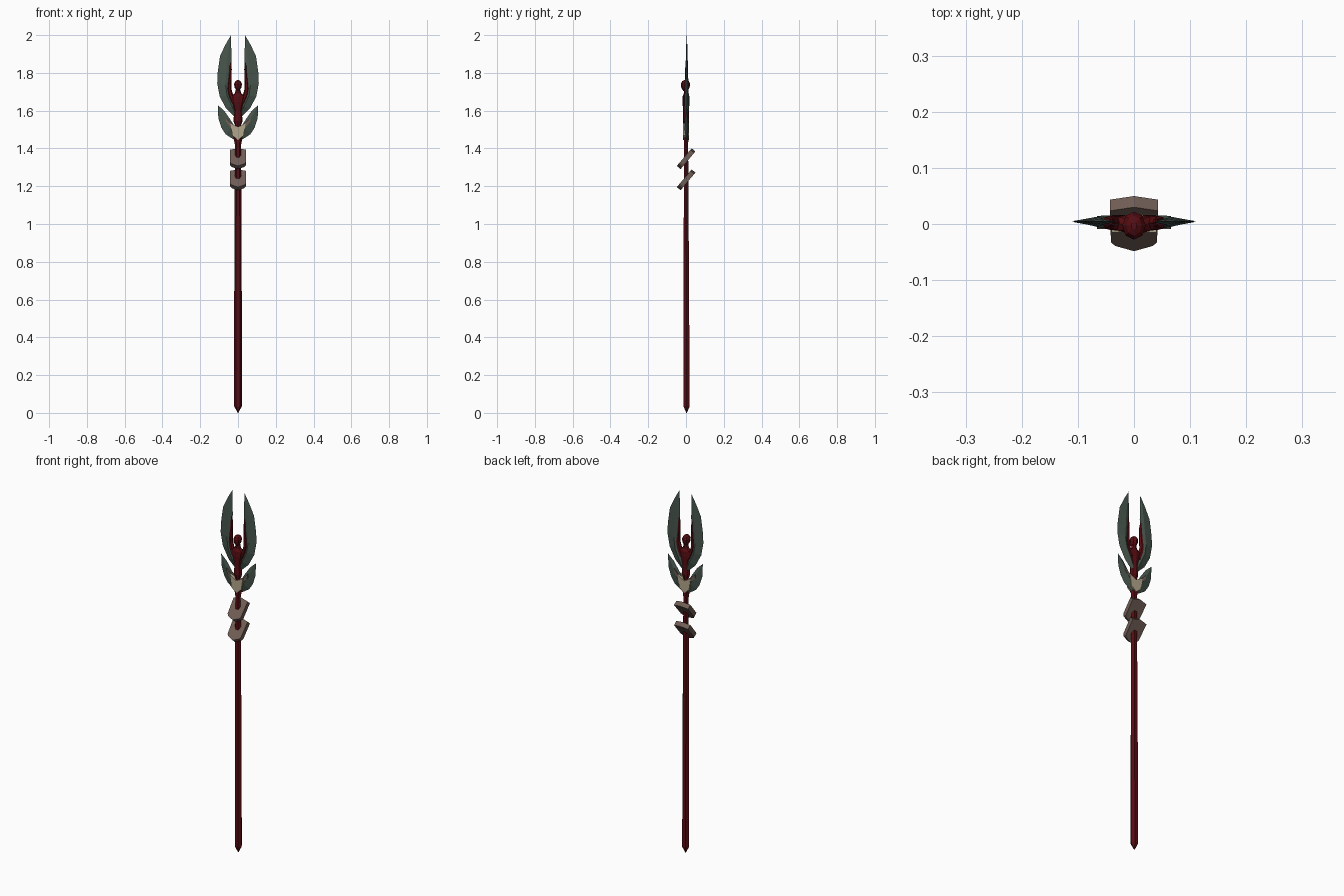
import bpy, bmesh, math
from mathutils import Vector, Matrix


def material(name, rgb):
    m = bpy.data.materials.new(name)
    m.diffuse_color = (*rgb, 1)
    return m


RED = material("dark_red", (0.095, 0.004, 0.006))
GREEN = material("grey_green", (0.062, 0.09, 0.072))
CREAM = material("cream", (0.45, 0.38, 0.26))
BROWN = material("brown", (0.16, 0.11, 0.09))


def finish(bm, name, mat):
    bmesh.ops.remove_doubles(bm, verts=bm.verts, dist=0.0002)
    bmesh.ops.recalc_face_normals(bm, faces=bm.faces)
    me = bpy.data.meshes.new(name)
    bm.to_mesh(me)
    bm.free()
    me.materials.append(mat)
    ob = bpy.data.objects.new(name, me)
    bpy.context.collection.objects.link(ob)
    return ob


def loft(name, rings, mat):
    """Skin a list of equal-length point rings and cap both ends."""
    bm = bmesh.new()
    vs = [[bm.verts.new(p) for p in r] for r in rings]
    n = len(vs[0])
    for a, b in zip(vs, vs[1:]):
        for i in range(n):
            j = (i + 1) % n
            bm.faces.new((a[i], a[j], b[j], b[i]))
    bm.faces.new(vs[0])
    bm.faces.new(vs[-1])
    return finish(bm, name, mat)


def ellipse(x, y, z, rx, ry, n=6):
    # vertices on the left and right so the widths match the front view
    return [(x + rx * math.cos(2 * math.pi * i / n),
             y + ry * math.sin(2 * math.pi * i / n), z) for i in range(n)]


def prism(name, outline, y0, y1, mat):
    """Plate with an x-z outline between two depths."""
    return loft(name, [[(x, y, z) for x, z in outline] for y in (y0, y1)], mat)


def mirror(ob):
    ob.modifiers.new("mirror", 'MIRROR')
    return ob


def blade(name, stations):
    """Stations: outer x, z, inner x, z, half thickness at the ridge."""
    rings = []
    for ox, oz, ix, iz, t in stations:
        mx, mz = ox * 0.35 + ix * 0.65, oz * 0.35 + iz * 0.65
        rings.append([(ox, 0.005, oz), (mx, 0.004 - t, mz),
                      (ix, 0.003, iz), (mx, 0.004 + t, mz)])
    return mirror(loft(name, rings, GREEN))


# shaft with pointed foot
shaft = [(0, 0.002, 0.002), (0.035, 0.020, 0.019), (0.6, 0.020, 0.017),
         (1.2, 0.018, 0.014), (1.41, 0.015, 0.013), (1.45, 0.022, 0.014),
         (1.52, 0.014, 0.012)]
loft("shaft", [ellipse(0, 0.002 * (1.5 - z), z, rx, ry) for z, rx, ry in shaft], RED)

# tilted collars
outline = [(0.043, 0.052), (0, 0.062), (-0.043, 0.052), (-0.041, -0.035),
           (-0.034, -0.045), (0, -0.060), (0.034, -0.045), (0.041, -0.035)]
for name, z in (("upper_collar", 1.345), ("lower_collar", 1.233)):
    M = Matrix.Translation((0, 0, z)) @ Matrix.Rotation(math.radians(50), 4, 'X')
    loft(name, [[M @ Vector((x, y, h)) for x, y in outline]
                for h in (-0.013, 0.013)], BROWN)

# blades
blade("upper_blades", [
    (0.037, 2.0, 0.037, 1.998, 0.0005), (0.066, 1.95, 0.036, 1.94, 0.003),
    (0.095, 1.89, 0.034, 1.87, 0.005), (0.108, 1.80, 0.036, 1.80, 0.007),
    (0.110, 1.745, 0.042, 1.73, 0.009), (0.097, 1.675, 0.036, 1.68, 0.011),
    (0.062, 1.61, 0.015, 1.63, 0.012), (0.020, 1.57, 0.004, 1.575, 0.009)])
blade("lower_blades", [
    (0.107, 1.63, 0.106, 1.629, 0.0005), (0.104, 1.56, 0.072, 1.598, 0.005),
    (0.088, 1.51, 0.042, 1.555, 0.009), (0.065, 1.475, 0.020, 1.52, 0.012),
    (0.030, 1.452, 0.004, 1.49, 0.013), (0.004, 1.44, 0.002, 1.46, 0.010)])

# cream chevron guard with brown side strips
prism("guard", [(0, 1.512), (0.040, 1.535), (0.030, 1.468), (0, 1.445),
                (-0.030, 1.468), (-0.040, 1.535)], -0.015, 0.017, CREAM)
mirror(prism("guard_strips", [(0.038, 1.533), (0.064, 1.562), (0.066, 1.545),
                              (0.036, 1.505)], -0.009, 0.014, BROWN))

# figure: torso, head, raised arms
torso = [(1.50, 0.008, 0.010), (1.545, 0.024, 0.016), (1.60, 0.020, 0.015),
         (1.645, 0.032, 0.019), (1.675, 0.040, 0.018), (1.69, 0.018, 0.012),
         (1.72, 0.009, 0.010)]
loft("torso", [ellipse(0, 0, z, rx, ry, 8) for z, rx, ry in torso], RED)
head = [(1.705, 0.008, 0.012), (1.722, 0.018, 0.022), (1.742, 0.021, 0.025),
        (1.756, 0.014, 0.018), (1.762, 0.005, 0.007)]
loft("head", [ellipse(0, -0.003, z, rx, ry, 8) for z, rx, ry in head], RED)
arm = [(0.022, 1.64, 0.012, 0.016), (0.038, 1.68, 0.013, 0.014),
       (0.046, 1.715, 0.011, 0.012), (0.042, 1.77, 0.008, 0.009),
       (0.039, 1.82, 0.006, 0.008), (0.041, 1.855, 0.002, 0.003)]
mirror(loft("arms", [ellipse(x, 0.002, z, rx, ry) for x, z, rx, ry in arm], RED))
